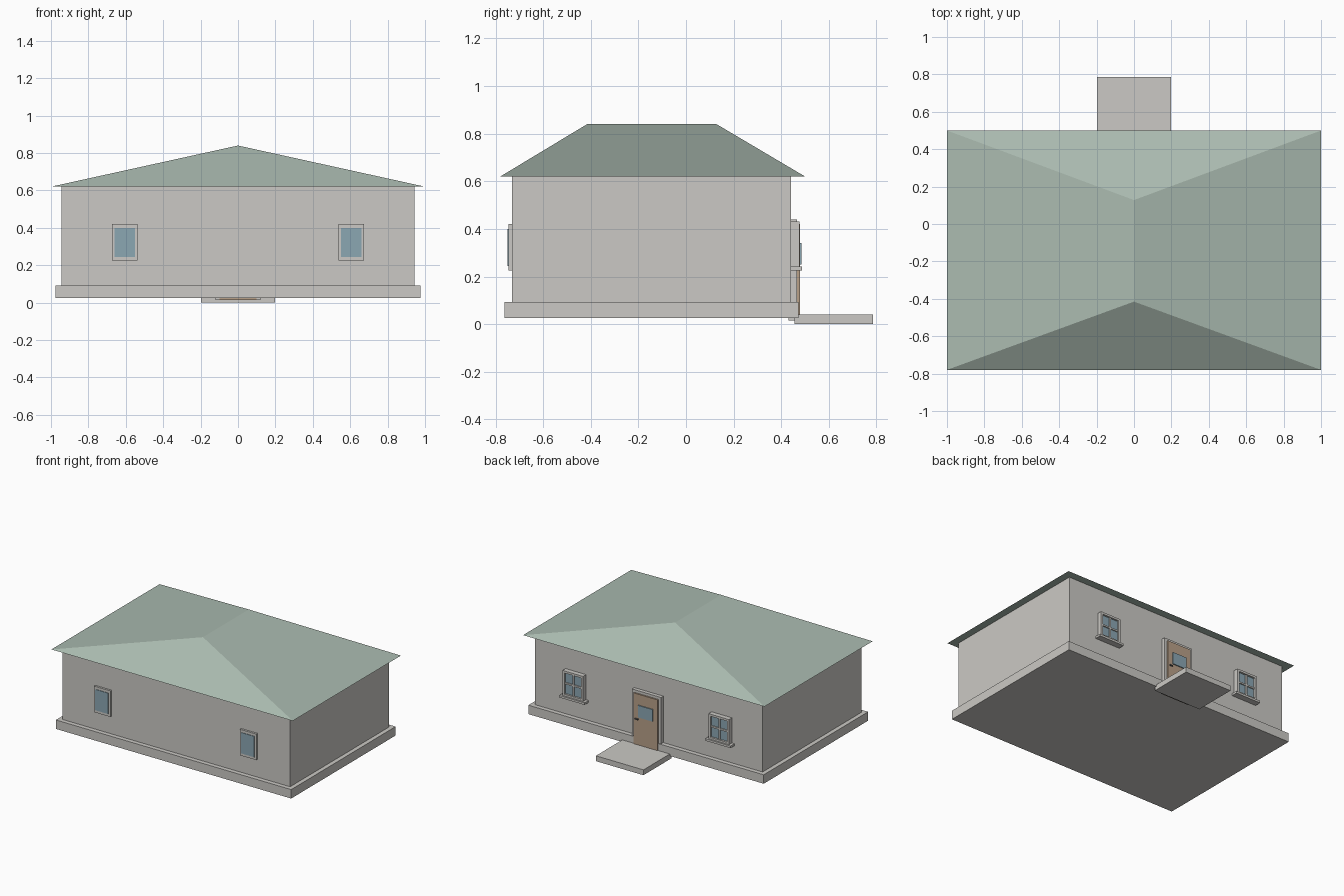
import bpy, bmesh

if "Cube" in bpy.data.objects:
    bpy.data.objects.remove(bpy.data.objects["Cube"])


def mat(name, r, g, b):
    m = bpy.data.materials.new(name)
    m.diffuse_color = (r, g, b, 1)
    m.use_nodes = True
    m.node_tree.nodes["Principled BSDF"].inputs["Base Color"].default_value = m.diffuse_color
    return m


WALL = mat("pale_grey_render", 0.597, 0.584, 0.555)
ROOF = mat("sage_green_roof", 0.40, 0.49, 0.43)
WOOD = mat("tan_door_wood", 0.485, 0.355, 0.25)
GLASS = mat("blue_glass", 0.26, 0.385, 0.45)
METAL = mat("dark_metal", 0.12, 0.12, 0.12)


def finish(name, bm, material):
    bmesh.ops.recalc_face_normals(bm, faces=bm.faces)
    me = bpy.data.meshes.new(name)
    bm.to_mesh(me)
    bm.free()
    me.materials.append(material)
    ob = bpy.data.objects.new(name, me)
    bpy.context.collection.objects.link(ob)
    return ob


def boxes(name, material, *ranges):
    """One object made of boxes given as (x0, x1, y0, y1, z0, z1)."""
    bm = bmesh.new()
    for x0, x1, y0, y1, z0, z1 in ranges:
        vs = bmesh.ops.create_cube(bm, size=1)["verts"]
        for v in vs:
            v.co = (x1 if v.co.x > 0 else x0,
                    y1 if v.co.y > 0 else y0,
                    z1 if v.co.z > 0 else z0)
    return finish(name, bm, material)


# Body, base course and entrance step
boxes("walls", WALL, (-0.943, 0.943, -0.73, 0.44, 0.08, 0.622))
boxes("plinth", WALL, (-0.975, 0.975, -0.763, 0.473, 0.025, 0.092))
boxes("step", WALL, (-0.197, 0.197, 0.455, 0.785, 0, 0.04))

# Hipped roof with the ridge running front to back
bm = bmesh.new()
a, b, c, d, e, f = [bm.verts.new(p) for p in (
    (-1, -0.78, 0.62), (1, -0.78, 0.62), (1, 0.5, 0.62), (-1, 0.5, 0.62),
    (0, -0.415, 0.84), (0, 0.128, 0.84))]
for face in ((a, b, e), (b, c, f, e), (c, d, f), (d, a, e, f), (d, c, b, a)):
    bm.faces.new(face)
finish("roof", bm, ROOF)

# Door in the back wall
boxes("door_frame", WALL,
      (-0.12, -0.1, 0.43, 0.467, 0.015, 0.44),
      (0.1, 0.12, 0.43, 0.467, 0.015, 0.44),
      (-0.12, 0.12, 0.43, 0.467, 0.42, 0.44))
boxes("door", WOOD, (-0.1, 0.1, 0.43, 0.478, 0.015, 0.42))
boxes("door_window", GLASS, (-0.06, 0.06, 0.476, 0.485, 0.25, 0.34))
boxes("door_handle", METAL, (0.06, 0.085, 0.476, 0.486, 0.228, 0.237))

for side, cx in (("left", -0.605), ("right", 0.605)):
    # Plain front window
    boxes("front_window_frame_" + side, WALL,
          (cx - 0.068, cx + 0.068, -0.745, -0.725, 0.225, 0.42))
    boxes("front_window_glass_" + side, GLASS,
          (cx - 0.054, cx + 0.054, -0.749, -0.743, 0.244, 0.4))
    # Four-pane back window with sill
    w, y0, y1, z0, z1, t = 0.085, 0.435, 0.476, 0.24, 0.43, 0.016
    zm = (z0 + z1) / 2
    boxes("back_window_frame_" + side, WALL,
          (cx - w, cx - w + t, y0, y1, z0, z1),
          (cx + w - t, cx + w, y0, y1, z0, z1),
          (cx - w, cx + w, y0, y1, z1 - t, z1),
          (cx - w, cx + w, y0, y1, z0, z0 + t),
          (cx - 0.006, cx + 0.006, y0, y1 - 0.006, z0, z1),
          (cx - w, cx + w, y0, y1 - 0.006, zm - 0.006, zm + 0.006))
    boxes("back_window_glass_" + side, GLASS,
          (cx - w + t, cx + w - t, 0.435, 0.462, z0 + t, z1 - t))
    boxes("back_window_sill_" + side, WALL,
          (cx - 0.105, cx + 0.105, 0.435, 0.487, 0.226, 0.242))
